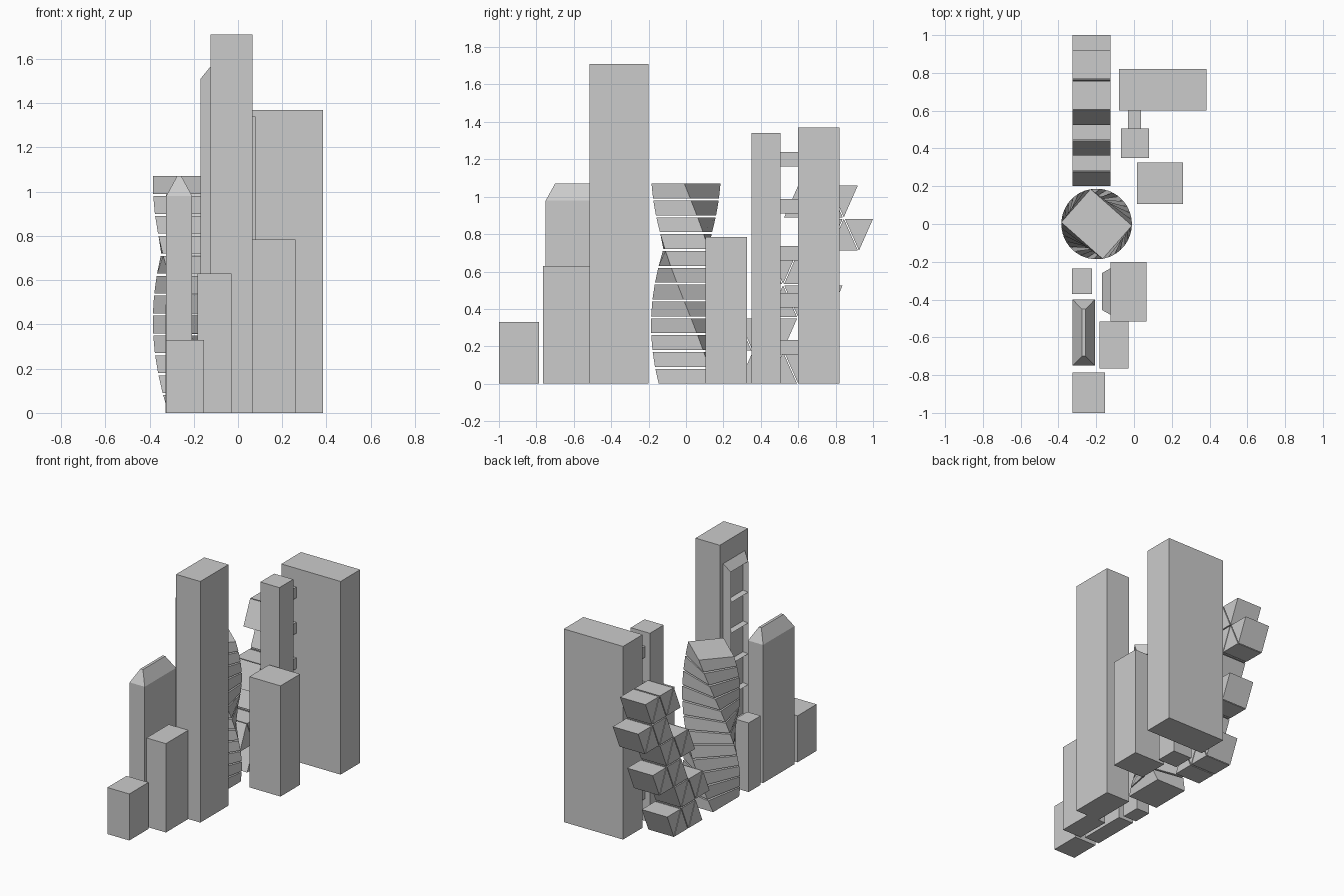
import bpy, bmesh
from math import radians, sin, cos

if "Cube" in bpy.data.objects:
    bpy.data.objects.remove(bpy.data.objects["Cube"])


def finish(name, bm):
    bmesh.ops.recalc_face_normals(bm, faces=bm.faces)
    me = bpy.data.meshes.new(name)
    bm.to_mesh(me)
    bm.free()
    ob = bpy.data.objects.new(name, me)
    bpy.context.collection.objects.link(ob)
    return ob


def loft(bm, lower, upper):
    """Closed solid between two matching rings of points."""
    a = [bm.verts.new(p) for p in lower]
    b = [bm.verts.new(p) for p in upper]
    n = len(a)
    bm.faces.new(a[::-1])
    bm.faces.new(b)
    for i in range(n):
        j = (i + 1) % n
        bm.faces.new((a[i], a[j], b[j], b[i]))


def rect(x0, x1, y0, y1, z):
    return [(x0, y0, z), (x1, y0, z), (x1, y1, z), (x0, y1, z)]


def block(name, x0, x1, y0, y1, z0, z1):
    bm = bmesh.new()
    loft(bm, rect(x0, x1, y0, y1, z0), rect(x0, x1, y0, y1, z1))
    return finish(name, bm)


# Plain box buildings
block("wide_back_tower", -0.08, 0.385, 0.60, 0.82, 0, 1.37)
block("slim_tower", -0.07, 0.08, 0.35, 0.505, 0, 1.34)
block("middle_block", 0.015, 0.26, 0.105, 0.325, 0, 0.785)
block("tallest_tower", -0.125, 0.065, -0.515, -0.20, 0, 1.71)
block("front_block", -0.183, -0.03, -0.765, -0.515, 0, 0.63)
block("low_front_block", -0.325, -0.153, -1.0, -0.785, 0, 0.33)
block("small_block", -0.327, -0.222, -0.37, -0.235, 0, 0.49)

# Bridges joining the slim tower to the wide tower
for i in range(5):
    z = 0.157 + i * 0.251
    block(f"sky_bridge_{i + 1}", -0.033, 0.038, 0.50, 0.605, z, z + 0.077)

# Tower with a hipped roof
block("hipped_tower", -0.325, -0.207, -0.75, -0.40, 0, 0.98)
bm = bmesh.new()
loft(bm, rect(-0.325, -0.207, -0.75, -0.40, 0.98),
     rect(-0.276, -0.256, -0.70, -0.45, 1.07))
finish("hipped_roof", bm)

# Bevelled bay on the side of the tallest tower, with recessed openings
bm = bmesh.new()
n = 6
base = [bm.verts.new(p) for p in [(-0.125, -0.48, 0.145), (-0.125, -0.235, 0.145),
                                  (-0.125, -0.235, 1.565), (-0.125, -0.48, 1.565)]]
zs = [0.2 + i * 1.31 / n for i in range(n + 1)]
left = [bm.verts.new((-0.17, -0.455, z)) for z in zs]
right = [bm.verts.new((-0.17, -0.26, z)) for z in zs]
bm.faces.new(base)
cells = [bm.faces.new((left[i], left[i + 1], right[i + 1], right[i])) for i in range(n)]
bm.faces.new([base[0]] + left + [base[3]])
bm.faces.new([base[1]] + right + [base[2]])
bm.faces.new((base[0], base[1], right[0], left[0]))
bm.faces.new((base[3], base[2], right[-1], left[-1]))
bmesh.ops.recalc_face_normals(bm, faces=bm.faces)
bmesh.ops.inset_individual(bm, faces=cells, thickness=0.012)
bmesh.ops.translate(bm, vec=(0.035, 0, 0),
                    verts=list({v for f in cells for v in f.verts}))
finish("side_bay", bm)


# Twisting tower made of separate floors
def twisted(z):
    a = radians(-131.5) * z / 1.07
    return [(-0.198 + x * cos(a) - y * sin(a), x * sin(a) + y * cos(a), z)
            for x, y in ((-0.117, -0.146), (0.117, -0.146), (0.117, 0.146), (-0.117, 0.146))]


bm = bmesh.new()
for i in range(12):
    z = i * 0.09
    loft(bm, twisted(z), twisted(z + 0.08))
finish("twisting_tower", bm)

# Leaning stack of triangular prisms, alternately upright and inverted
bm = bmesh.new()
p, h, rise, pitch = 0.08125, 0.075, 0.17, 0.178
for row in range(6):
    z0 = row * pitch
    z1 = z0 + rise
    first = 0.275 + 2 * p * (row // 2) + (p if row % 2 == 0 else 0)
    for k in range(4):
        c = first + k * p
        flat, tip = (z0, z1) if k % 2 == 0 else (z1, z0)
        tri = [(c - h, flat), (c + h, flat), (c, tip)]
        loft(bm, [(-0.325, y, z) for y, z in tri], [(-0.125, y, z) for y, z in tri])
finish("triangle_stack_tower", bm)
